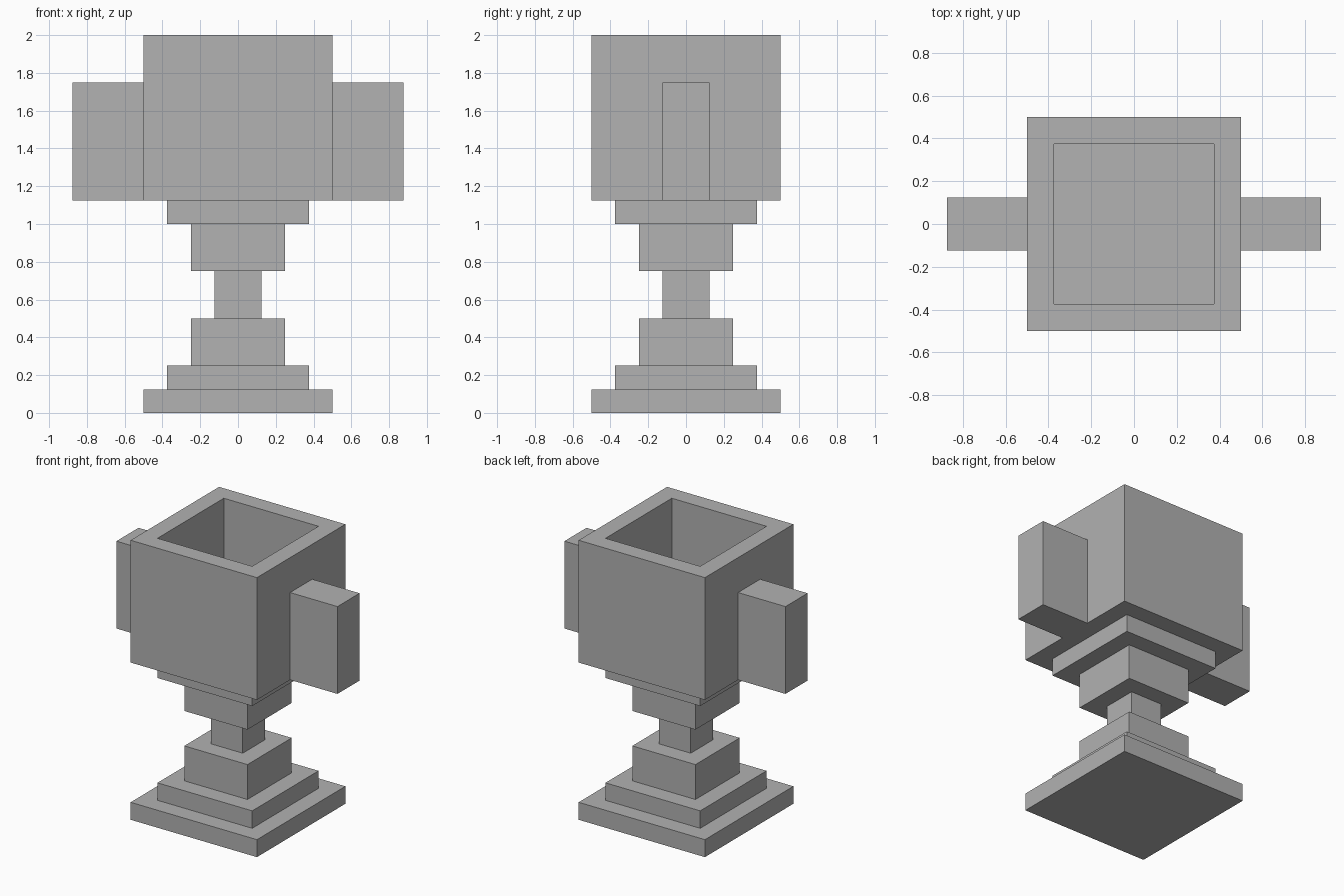
import bpy
import bmesh

cube = bpy.data.objects.get("Cube")
if cube:
    bpy.data.objects.remove(cube, do_unlink=True)

GREY = (0.445, 0.445, 0.445, 1.0)
stone = bpy.data.materials.new("plain_grey")
stone.use_nodes = True
stone.diffuse_color = GREY
stone.node_tree.nodes["Principled BSDF"].inputs["Base Color"].default_value = GREY


def finish(name, bm):
    bmesh.ops.recalc_face_normals(bm, faces=bm.faces)
    mesh = bpy.data.meshes.new(name)
    bm.to_mesh(mesh)
    bm.free()
    mesh.materials.append(stone)
    obj = bpy.data.objects.new(name, mesh)
    bpy.context.collection.objects.link(obj)
    return obj


def square_turned(name, profile):
    """Sweep (half width, height) points round a square and cap both ends."""
    bm = bmesh.new()
    rings = [[bm.verts.new((sx * w, sy * w, z))
              for sx, sy in ((-1, -1), (1, -1), (1, 1), (-1, 1))]
             for w, z in profile]
    for low, high in zip(rings, rings[1:]):
        for i in range(4):
            j = (i + 1) % 4
            bm.faces.new((low[i], low[j], high[j], high[i]))
    bm.faces.new(rings[0][::-1])
    bm.faces.new(rings[-1])
    return finish(name, bm)


def box(name, low, high):
    bm = bmesh.new()
    bmesh.ops.create_cube(bm, size=1)
    for v in bm.verts:
        v.co = [b if c > 0 else a for c, a, b in zip(v.co, low, high)]
    return finish(name, bm)


# Stepped foot, narrow stem and flared collar
square_turned("stepped_pedestal", [
    (0.5, 0), (0.5, 0.125), (0.375, 0.125), (0.375, 0.25),
    (0.25, 0.25), (0.25, 0.5), (0.125, 0.5), (0.125, 0.75),
    (0.25, 0.75), (0.25, 1), (0.375, 1), (0.375, 1.125)])

# Hollow square cup, from underside over the rim to the inner floor
square_turned("cup", [
    (0.5, 1.125), (0.5, 2), (0.375, 2), (0.375, 1.25)])

# Block handles on both sides
for side, inner, outer in (("left", 0.5, 0.875), ("right", -0.875, -0.5)):
    box(side + "_handle", (inner, -0.125, 1.125), (outer, 0.125, 1.75))
